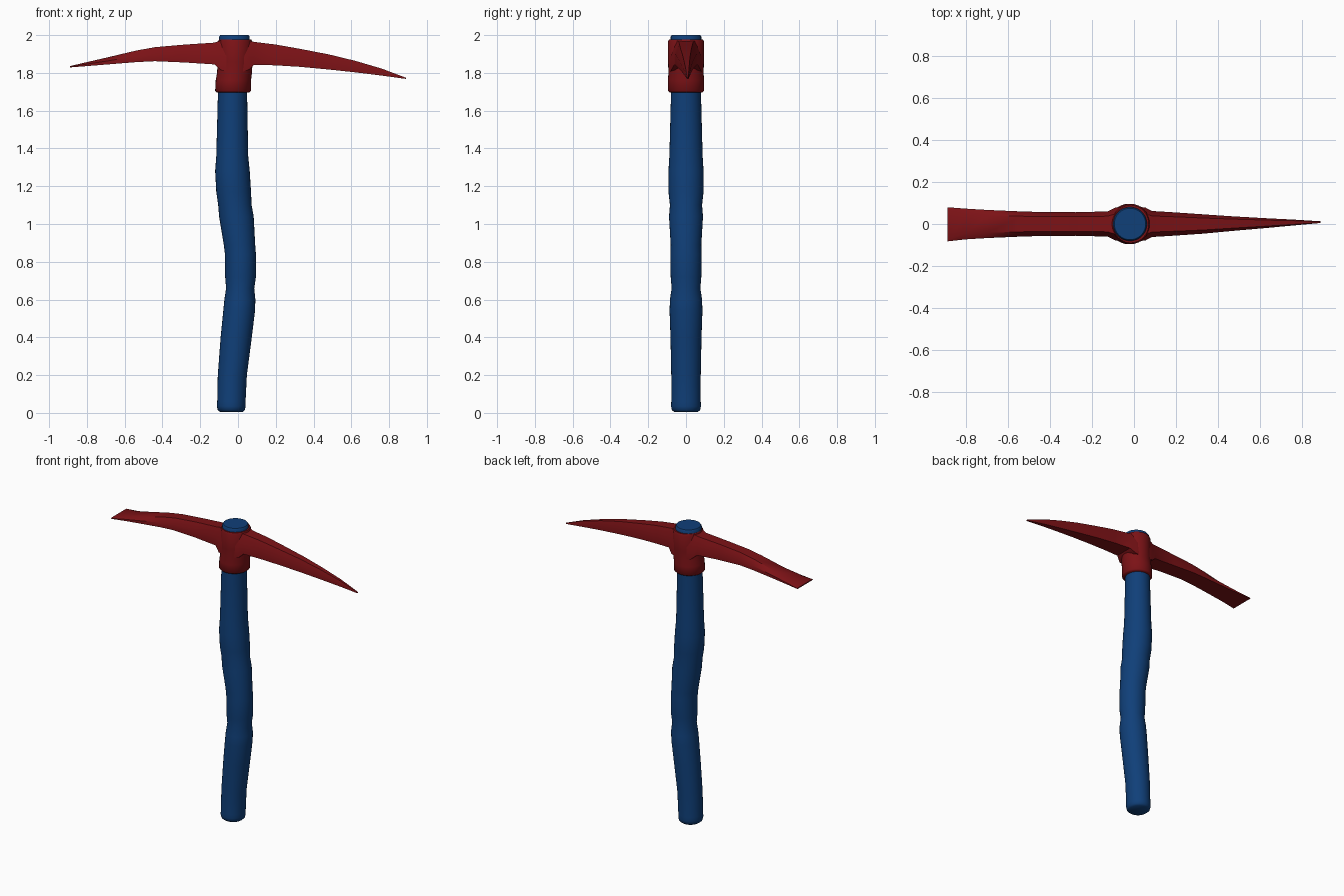
import bpy, bmesh, math

def material(name, color):
    m = bpy.data.materials.new(name)
    m.diffuse_color = color
    return m

RED = material("red_metal", (0.20, 0.006, 0.008, 1))
BLUE = material("blue_handle", (0.005, 0.05, 0.19, 1))

def loft(name, rings, mat, angle):
    """Skin a list of equal-length point rings and cap both ends."""
    bm = bmesh.new()
    vs = [[bm.verts.new(p) for p in r] for r in rings]
    n = len(vs[0])
    for a, b in zip(vs, vs[1:]):
        for i in range(n):
            j = (i + 1) % n
            bm.faces.new((a[i], a[j], b[j], b[i]))
    bm.faces.new(vs[0][::-1])
    bm.faces.new(vs[-1])
    bmesh.ops.recalc_face_normals(bm, faces=bm.faces[:])
    me = bpy.data.meshes.new(name)
    bm.to_mesh(me)
    bm.free()
    ob = bpy.data.objects.new(name, me)
    bpy.context.collection.objects.link(ob)
    me.materials.append(mat)
    bpy.ops.object.select_all(action='DESELECT')
    ob.select_set(True)
    bpy.context.view_layer.objects.active = ob
    bpy.ops.object.shade_smooth_by_angle(angle=math.radians(angle))
    return ob

def ellipse(z, left, right, ry, n=32):
    cx, rx = (left + right) / 2, (right - left) / 2
    return [(cx + rx * math.cos(2 * math.pi * i / n),
             ry * math.sin(2 * math.pi * i / n), z) for i in range(n)]

# Crooked handle: height, left edge, right edge, depth radius
handle = [
    (0.005, -0.095, 0.025, 0.062), (0.015, -0.107, 0.036, 0.075),
    (0.035, -0.112, 0.040, 0.079), (0.06, -0.110, 0.040, 0.078),
    (0.20, -0.107, 0.047, 0.078), (0.40, -0.092, 0.073, 0.082),
    (0.54, -0.078, 0.090, 0.087), (0.60, -0.072, 0.092, 0.085),
    (0.66, -0.063, 0.086, 0.076), (0.72, -0.068, 0.095, 0.081),
    (0.84, -0.069, 0.095, 0.083), (0.89, -0.075, 0.091, 0.081),
    (1.04, -0.100, 0.083, 0.090), (1.10, -0.105, 0.072, 0.085),
    (1.17, -0.115, 0.069, 0.093), (1.28, -0.121, 0.062, 0.093),
    (1.36, -0.115, 0.054, 0.088), (1.70, -0.106, 0.048, 0.079),
    (1.96, -0.100, 0.062, 0.081), (1.992, -0.100, 0.062, 0.081),
    (2.0, -0.094, 0.056, 0.075),
]
loft("handle", [ellipse(*r) for r in handle], BLUE, 50)

# Socket collar around the handle
collar = [
    (1.697, -0.113, 0.061, 0.088), (1.705, -0.121, 0.069, 0.096),
    (1.76, -0.118, 0.069, 0.096), (1.80, -0.111, 0.074, 0.093),
    (1.86, -0.107, 0.077, 0.095), (1.965, -0.106, 0.076, 0.096),
    (1.977, -0.100, 0.070, 0.090),
]
loft("collar", [ellipse(*r) for r in collar], RED, 50)

def blade_section(x, zt, zb, w, yc=0.0):
    """Flat underside, upright sides, chamfered top."""
    zm = zb + 0.5 * (zt - zb)
    half = [(w, zb), (w, zm), (0.62 * w, zt)]
    return [(x, yc + y, z) for y, z in half] + \
           [(x, yc - y, z) for y, z in reversed(half)]

# Arms: x, top, bottom, half width, sideways drift; flared where they meet the collar
pick = [
    (0.00, 1.972, 1.80, 0.085), (0.055, 1.972, 1.815, 0.078),
    (0.085, 1.964, 1.843, 0.062), (0.20, 1.950, 1.840, 0.055),
    (0.33, 1.927, 1.832, 0.046), (0.48, 1.898, 1.818, 0.034, 0.002),
    (0.62, 1.864, 1.803, 0.024, 0.004), (0.76, 1.823, 1.786, 0.014, 0.007),
    (0.89, 1.774, 1.768, 0.004, 0.009),
]
loft("pick_point", [blade_section(*s) for s in pick], RED, 35)

adze = [
    (-0.04, 1.972, 1.80, 0.085), (-0.09, 1.972, 1.815, 0.078),
    (-0.125, 1.960, 1.845, 0.060), (-0.28, 1.950, 1.855, 0.056),
    (-0.44, 1.936, 1.862, 0.057), (-0.54, 1.918, 1.857, 0.060),
    (-0.70, 1.880, 1.844, 0.067), (-0.80, 1.857, 1.836, 0.073),
]
rings = [blade_section(*s) for s in adze]
# Square cutting edge at full width
rings.append([(-0.89, y, z) for y, z in (
    (0.080, 1.829), (0.080, 1.832), (0.078, 1.836),
    (-0.080, 1.836), (-0.083, 1.832), (-0.083, 1.829))])
loft("adze_blade", rings, RED, 35)
